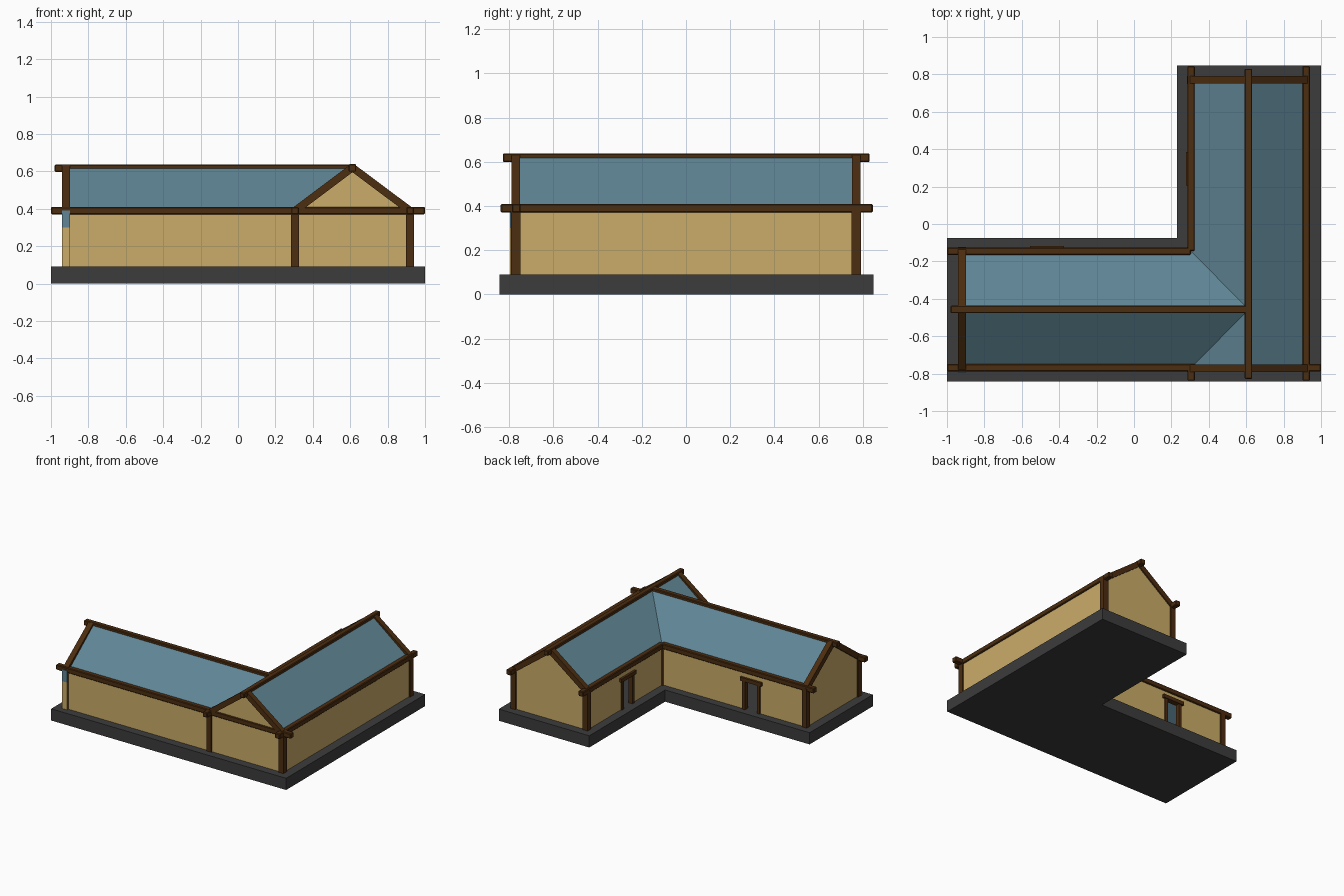
import bpy, bmesh, math
from mathutils import Vector

if "Cube" in bpy.data.objects:
    bpy.data.objects.remove(bpy.data.objects["Cube"])


def material(name, rgb):
    m = bpy.data.materials.new(name)
    m.diffuse_color = (*rgb, 1)
    m.use_nodes = True
    m.node_tree.nodes["Principled BSDF"].inputs["Base Color"].default_value = m.diffuse_color
    return m


STONE = material("dark stone", (0.045, 0.045, 0.045))
TAN = material("tan plaster", (0.60, 0.41, 0.14))
WOOD = material("brown timber", (0.072, 0.026, 0.005))
BLUE = material("blue roof", (0.115, 0.235, 0.30))

# Key plan lines and heights
XL, XI, XM, XR = -0.92, 0.305, 0.612, 0.92
YF, YM, YI, YB = -0.77, -0.457, -0.145, 0.77
FLOOR, EAVE, RIDGE = 0.09, 0.39, 0.632


def finish(name, bm, mat):
    bmesh.ops.recalc_face_normals(bm, faces=bm.faces)
    me = bpy.data.meshes.new(name)
    bm.to_mesh(me)
    bm.free()
    me.materials.append(mat)
    ob = bpy.data.objects.new(name, me)
    bpy.context.collection.objects.link(ob)
    return ob


def prism(name, pts, offset, mat):
    """Extrude a flat polygon along an offset vector."""
    bm = bmesh.new()
    f = bm.faces.new([bm.verts.new(p) for p in pts])
    new = bmesh.ops.extrude_face_region(bm, geom=[f])["geom"]
    bmesh.ops.translate(bm, vec=offset, verts=[v for v in new if isinstance(v, bmesh.types.BMVert)])
    return finish(name, bm, mat)


def box(name, x0, x1, y0, y1, z0, z1, mat):
    return prism(name, [(x0, y0, z0), (x1, y0, z0), (x1, y1, z0), (x0, y1, z0)], (0, 0, z1 - z0), mat)


def timber(name, a, b, size=0.04, bevel=0.005):
    """Square timber from a to b."""
    a, b = Vector(a), Vector(b)
    d = (b - a).normalized()
    side = d.cross(Vector((0, 0, 1)))
    side = side.normalized() if side.length > 0.01 else Vector((1, 0, 0))
    up = side.cross(d)
    h = size / 2
    ob = prism(name, [a + side * i * h + up * j * h for i, j in ((-1, -1), (1, -1), (1, 1), (-1, 1))], b - a, WOOD)
    if bevel:
        mod = ob.modifiers.new("soft_edges", "BEVEL")
        mod.width = bevel
        mod.segments = 1
    return ob


# L-shaped foundation
prism("foundation", [(-1, -0.843, 0), (1, -0.843, 0), (1, 0.848, 0), (0.23, 0.848, 0),
                     (0.23, -0.075, 0), (-1, -0.075, 0)], (0, 0, FLOOR), STONE)

# Plain long walls
T = 0.02
box("front_wall", XL, XR, YF - T / 2, YF + T / 2, FLOOR, EAVE, TAN)
box("right_wall", XR - T / 2, XR + T / 2, YF, YB, FLOOR, EAVE, TAN)


# Walls with an open doorway, plus the timber door frame
def door_wall(name, axis, a, b, fixed, door):
    w, top, out = 0.055, 0.31, (1 if axis == "x" else -1)

    def part(n, s0, s1, t0, t1, z0, z1, mat):
        t0, t1 = sorted((fixed + t0 * out, fixed + t1 * out))
        args = (s0, s1, t0, t1) if axis == "x" else (t0, t1, s0, s1)
        box(f"{name}_{n}", *args, z0, z1, mat)

    h = T / 2
    part("wall_near", a, door - w, -h, h, FLOOR, EAVE, TAN)
    part("wall_far", door + w, b, -h, h, FLOOR, EAVE, TAN)
    part("wall_over_door", door - w, door + w, -h, h, top, EAVE, TAN)
    for i, s in enumerate((-1, 1)):
        c = door + s * (w + 0.008)
        part(f"door_jamb_{i}", c - 0.012, c + 0.012, -0.015, 0.02, FLOOR, top, WOOD)
    part("door_lintel", door - 0.09, door + 0.09, -0.015, 0.027, top - 0.002, top + 0.026, WOOD)


door_wall("left_wing", "x", XL, XI, YI, -0.465)
door_wall("back_wing", "y", YI, YB, XI, 0.295)

# Gable walls
for name, y, z0 in (("front_gable", YF, EAVE - 0.01), ("back_gable", YB, FLOOR)):
    prism(name, [(XI, y - T / 2, z0), (XR, y - T / 2, z0), (XR, y - T / 2, EAVE),
                 (XM, y - T / 2, RIDGE - 0.01), (XI, y - T / 2, EAVE)], (0, T, 0), TAN)
prism("left_gable", [(XL - T / 2, YF, FLOOR), (XL - T / 2, YI, FLOOR), (XL - T / 2, YI, EAVE),
                     (XL - T / 2, YM, RIDGE - 0.01), (XL - T / 2, YF, EAVE)], (T, 0, 0), TAN)

# Roof slopes, meeting in valleys
E, R = EAVE, RIDGE
slopes = {
    "roof_right": [(XR, YF, E), (XR, YB, E), (XM, YB, R), (XM, YF, R)],
    "roof_inner": [(XI, YB, E), (XI, YI, E), (XM, YM, R), (XM, YB, R)],
    "roof_front_corner": [(XI, YF, E), (XM, YF, R), (XM, YM, R)],
    "roof_front": [(XL, YF, E), (XI, YF, E), (XM, YM, R), (XL, YM, R)],
    "roof_back": [(XL, YI, E), (XI, YI, E), (XM, YM, R), (XL, YM, R)],
}
for name, pts in slopes.items():
    prism(name, pts, (0, 0, -0.006), BLUE)

# Corner posts
for i, (x, y) in enumerate(((XL, YF), (XL, YI), (XI, YF), (XI, YI), (XI, YB), (XR, YF), (XR, YB))):
    timber(f"corner_post_{i}", (x, y, FLOOR), (x, y, EAVE), 0.042, 0)

# Eave and ridge beams
timber("front_eave_beam", (-1, YF + 0.002, EAVE), (1, YF + 0.002, EAVE))
timber("back_eave_beam", (-1, YI, EAVE), (XI, YI, EAVE))
timber("inner_eave_beam_front", (XI, -0.838, EAVE), (XI, YF, EAVE))
timber("inner_eave_beam", (XI, YI, EAVE), (XI, 0.845, EAVE))
timber("right_eave_beam", (XR, -0.838, EAVE), (XR, 0.845, EAVE))
timber("long_ridge_beam", (XM, -0.828, 0.618), (XM, 0.83, 0.618))
timber("left_ridge_beam", (-0.98, YM, 0.617), (XM, YM, 0.617))

# Gable rafters
for y in (YF, YB):
    for i, x in enumerate((XI, XR)):
        timber(f"rafter_{'front' if y < 0 else 'back'}_{i}", (x, y, EAVE), (XM, y, 0.62), 0.04, 0)
for i, y in enumerate((YF, YI)):
    timber(f"rafter_left_{i}", (XL, y, EAVE), (XL, YM, 0.62), 0.042, 0)

# Painted panels on the front of the left corner post
box("post_panel_lower", -0.941, -0.899, -0.795, -0.789, FLOOR, 0.30, TAN)
box("post_panel_upper", -0.941, -0.899, -0.795, -0.789, 0.30, EAVE, BLUE)
